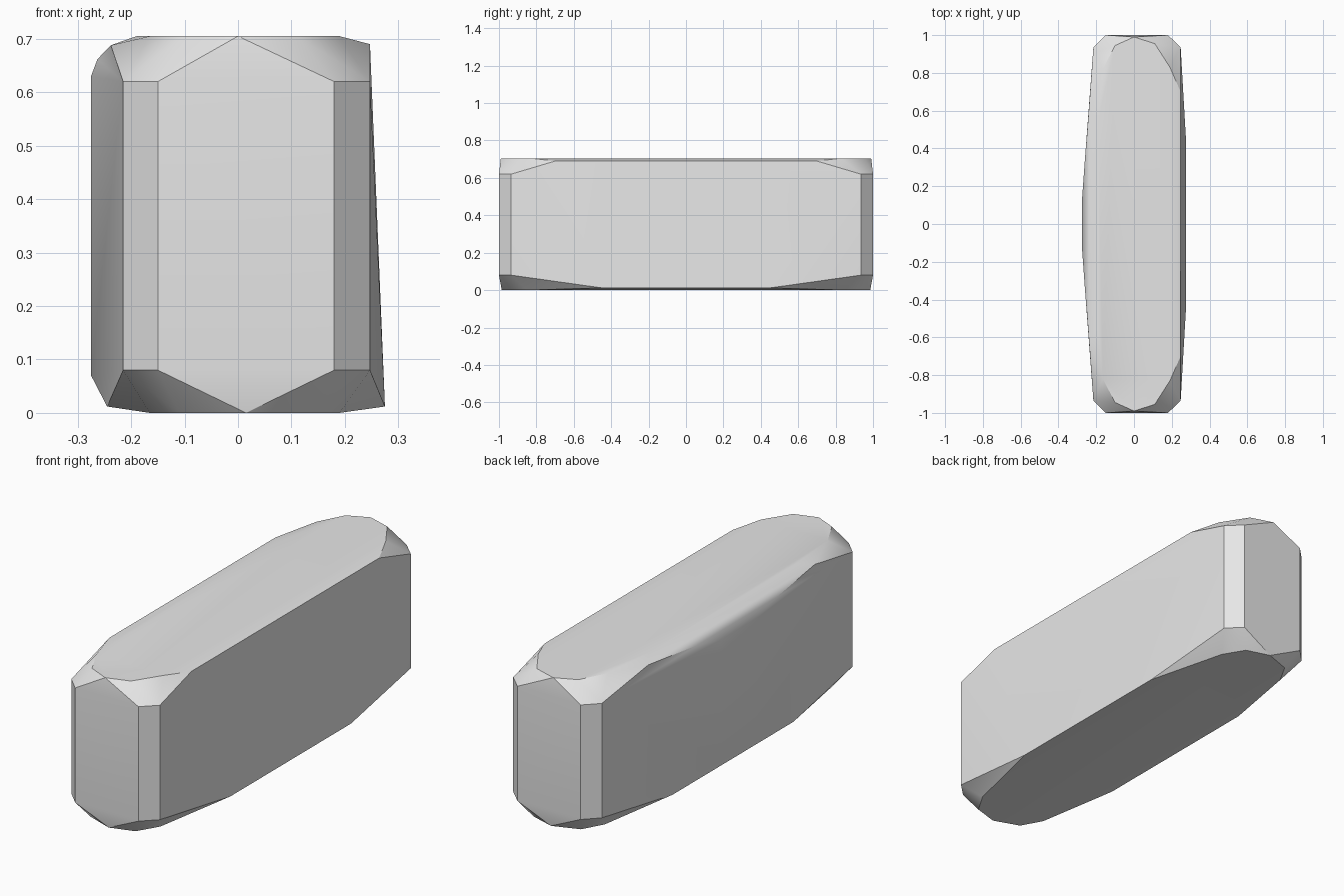
import bpy
import bmesh
import math

cube = bpy.data.objects.get("Cube")
if cube:
    bpy.data.objects.remove(cube, do_unlink=True)

stone = bpy.data.materials.new("stone_grey")
stone.use_nodes = True
GREY = (0.8, 0.8, 0.8, 1)
stone.diffuse_color = GREY
stone.node_tree.nodes["Principled BSDF"].inputs["Base Color"].default_value = GREY

# Corner points of one half of the block; each is mirrored front to back
end_face = [(x, 1.0, z) for x in (-0.15, 0.18) for z in (0.08, 0.62)]
corner_strips = [(x, 0.935, z) for x in (-0.215, 0.247) for z in (0.08, 0.62)]
top_rim = [(0.0, 0.99, 0.705), (0.11, 0.955, 0.705), (0.19, 0.83, 0.705),
           (-0.1, 0.945, 0.705), (-0.165, 0.82, 0.705), (-0.19, 0.55, 0.705)]
bottom_rim = [(0.015, 0.985, 0), (0.13, 0.95, 0), (0.19, 0.85, 0),
              (-0.11, 0.94, 0), (-0.165, 0.84, 0)]
straight_side = [(0.247, 0.7, 0.69), (0.275, 0.45, 0.012)]
bulged_side = [(-0.238, 0.62, 0.688), (-0.263, 0.3, 0.662), (-0.275, 0.13, 0.63),
               (-0.275, 0.13, 0.07), (-0.245, 0.45, 0.012)]

# Wrap the mirrored points in a convex shell and merge flat areas
bm = bmesh.new()
for x, y, z in end_face + corner_strips + top_rim + bottom_rim + straight_side + bulged_side:
    for side in (-1, 1):
        bm.verts.new((x, side * y, z))
hull = bmesh.ops.convex_hull(bm, input=bm.verts[:])
loose = [v for v in bm.verts if not v.link_faces]
bmesh.ops.delete(bm, geom=loose, context='VERTS')
bmesh.ops.dissolve_limit(bm, angle_limit=math.radians(1), verts=bm.verts[:], edges=bm.edges[:])
bmesh.ops.recalc_face_normals(bm, faces=bm.faces[:])

mesh = bpy.data.meshes.new("stone_block")
bm.to_mesh(mesh)
bm.free()
mesh.materials.append(stone)
block = bpy.data.objects.new("stone_block", mesh)
bpy.context.collection.objects.link(block)

# Soft shading across the worn corners, crisp main edges
bpy.ops.object.select_all(action='DESELECT')
block.select_set(True)
bpy.context.view_layer.objects.active = block
bpy.ops.object.shade_smooth_by_angle(angle=math.radians(30))
